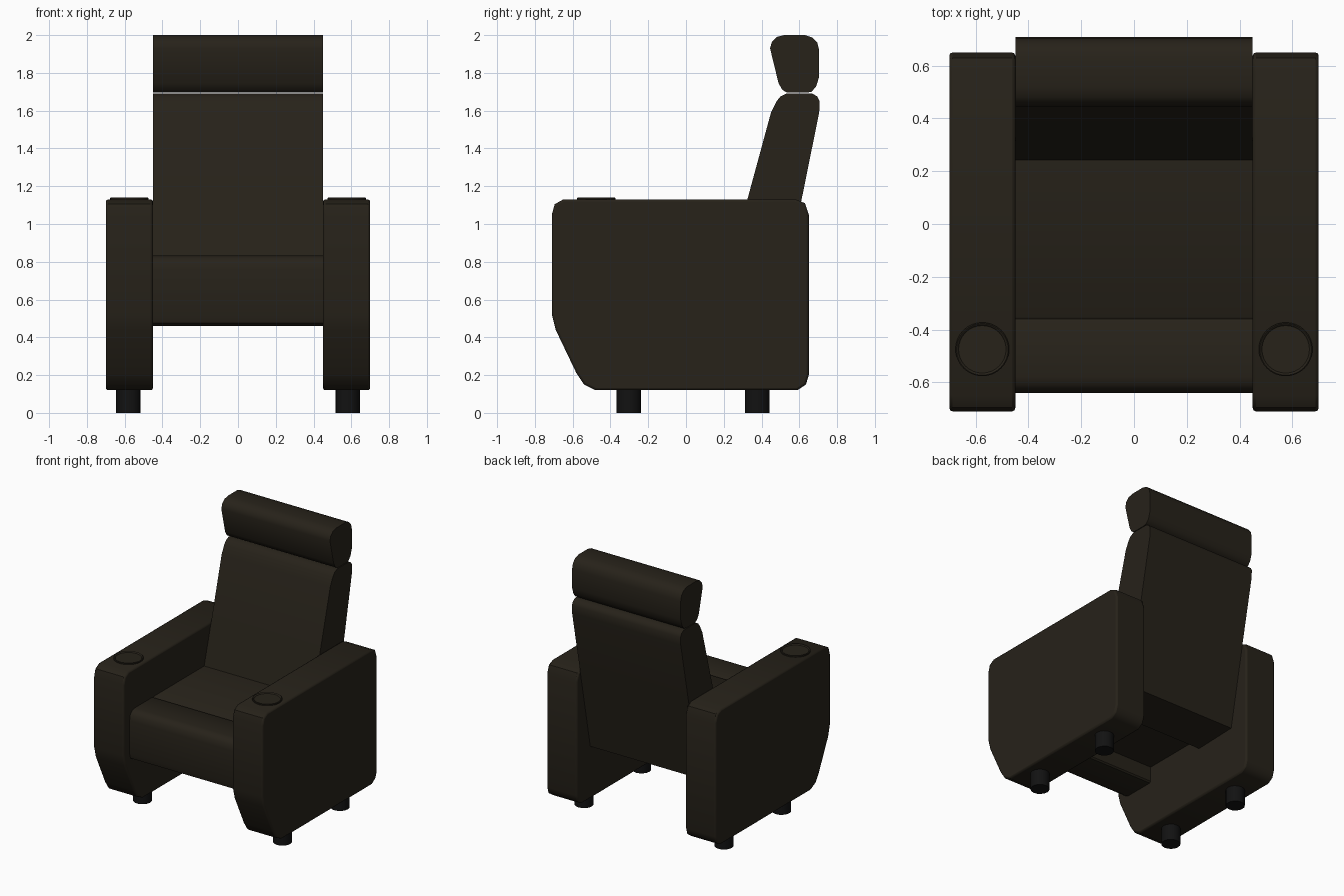
import bpy, bmesh, math

if "Cube" in bpy.data.objects:
    bpy.data.objects.remove(bpy.data.objects["Cube"])


def material(name, rgb):
    m = bpy.data.materials.new(name)
    m.diffuse_color = (*rgb, 1)
    m.use_nodes = True
    m.node_tree.nodes["Principled BSDF"].inputs["Base Color"].default_value = m.diffuse_color
    return m


LEATHER = material("dark_leather", (0.020, 0.016, 0.010))
BLACK = material("black_plastic", (0.006, 0.006, 0.006))


def finish(name, bm, mat, angle=40, bevel=0):
    bmesh.ops.recalc_face_normals(bm, faces=bm.faces)
    me = bpy.data.meshes.new(name)
    bm.to_mesh(me)
    bm.free()
    me.materials.append(mat)
    ob = bpy.data.objects.new(name, me)
    bpy.context.collection.objects.link(ob)
    bpy.ops.object.select_all(action='DESELECT')
    bpy.context.view_layer.objects.active = ob
    ob.select_set(True)
    bpy.ops.object.shade_smooth_by_angle(angle=math.radians(angle))
    if bevel:
        b = ob.modifiers.new("soft_edges", 'BEVEL')
        b.width, b.segments = bevel, 2
        b.limit_method, b.angle_limit = 'ANGLE', math.radians(60)
    return ob


def extrude_x(name, profile, x0, x1, **kw):
    """Side profile of (y, z) points extruded from x0 to x1."""
    bm = bmesh.new()
    face = bm.faces.new([bm.verts.new((x0, y, z)) for y, z in profile])
    new = bmesh.ops.extrude_face_region(bm, geom=[face])["geom"]
    verts = [g for g in new if isinstance(g, bmesh.types.BMVert)]
    bmesh.ops.translate(bm, verts=verts, vec=(x1 - x0, 0, 0))
    return finish(name, bm, LEATHER, **kw)


def lathe(name, x, y, rings, n, mat):
    """Stack of (radius, z) rings, capped at both ends."""
    bm = bmesh.new()
    loops = [[bm.verts.new((x + r * math.cos(2 * math.pi * i / n),
                            y + r * math.sin(2 * math.pi * i / n), z))
              for i in range(n)] for r, z in rings]
    for a, b in zip(loops, loops[1:]):
        for i in range(n):
            j = (i + 1) % n
            bm.faces.new((a[i], a[j], b[j], b[i]))
    bm.faces.new(loops[0])
    bm.faces.new(loops[-1])
    return finish(name, bm, mat)


# Side profiles (y, z)
ARM = [(-.71, 1.05), (-.695, 1.105), (-.65, 1.13), (.58, 1.13), (.63, 1.11),
       (.65, 1.05), (.65, .20), (.635, .15), (.59, .12), (-.48, .12),
       (-.54, .15), (-.58, .21), (-.69, .44), (-.71, .52)]
BACK = [(.15, .50), (.325, 1.13), (.45, 1.59), (.48, 1.65), (.50, 1.675),
        (.53, 1.69), (.67, 1.69), (.695, 1.675), (.708, 1.65), (.705, 1.59),
        (.61, 1.12), (.49, .51)]
HEAD = [(.445, 1.93), (.455, 1.965), (.48, 1.99), (.52, 2.0), (.63, 2.0),
        (.67, 1.987), (.695, 1.96), (.705, 1.92), (.705, 1.78), (.69, 1.73),
        (.665, 1.70), (.64, 1.695), (.535, 1.695), (.51, 1.71), (.49, 1.745)]
FRONT = [(-.36, .825), (-.37, .832), (-.58, .832), (-.61, .825), (-.632, .80),
         (-.64, .76), (-.64, .51), (-.63, .475), (-.60, .46), (-.37, .46),
         (-.36, .47)]
SEAT = [(-.36, .825), (-.35, .832), (.25, .832), (.25, .58), (-.36, .58)]

# Backrest, headrest and seat cushions
for name, prof in (("backrest", BACK), ("headrest", HEAD),
                   ("seat_front", FRONT), ("seat", SEAT)):
    extrude_x(name, prof, -.45, .45)

for side, s in (("left", -1), ("right", 1)):
    # Armrest with cup holder on top
    extrude_x(side + "_armrest", ARM, s * .45, s * .70, bevel=.012)
    lathe(side + "_cup_holder", s * .575, -.475,
          [(.102, 1.12), (.102, 1.137), (.098, 1.14), (.094, 1.138), (.09, 1.132)],
          32, LEATHER)
    # Legs
    for end, y in (("front", -.302), ("rear", .378)):
        lathe(f"{side}_{end}_leg", s * .58, y, [(.065, 0), (.065, .14)], 16, BLACK)
